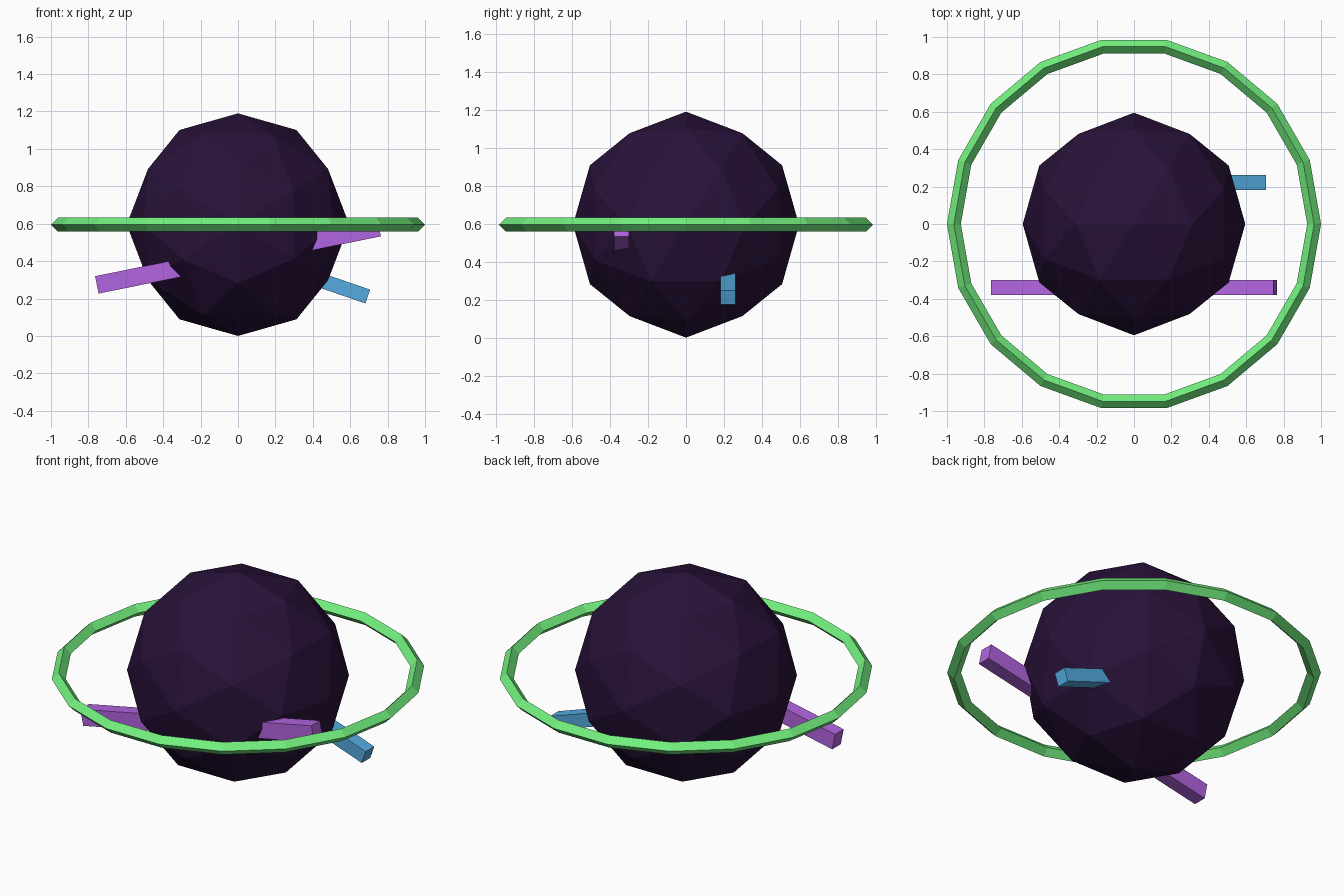
import bpy, bmesh
from math import sqrt
from mathutils import Vector

if "Cube" in bpy.data.objects:
    bpy.data.objects.remove(bpy.data.objects["Cube"])

R = 0.595   # body radius and centre height


def paint(obj, name, rgb):
    mat = bpy.data.materials.get(name) or bpy.data.materials.new(name)
    mat.diffuse_color = (*rgb, 1)
    mat.use_nodes = True
    mat.node_tree.nodes["Principled BSDF"].inputs["Base Color"].default_value = mat.diffuse_color
    obj.data.materials.append(mat)


def faceted_ball(name, radius, z):
    # icosahedron from three golden rectangles, split once and pushed out to the sphere
    t = (1 + sqrt(5)) / 2
    bm = bmesh.new()
    for a in (-1, 1):
        for b in (-t, t):
            for co in ((b, a, 0), (0, b, a), (a, 0, b)):
                bm.verts.new(co)
    bmesh.ops.convex_hull(bm, input=bm.verts[:])
    bmesh.ops.subdivide_edges(bm, edges=bm.edges[:], cuts=1, use_grid_fill=True)
    for v in bm.verts:
        v.co = v.co.normalized() * radius + Vector((0, 0, z))
    bmesh.ops.triangulate(bm, faces=[f for f in bm.faces if len(f.verts) > 3])
    bmesh.ops.recalc_face_normals(bm, faces=bm.faces[:])
    mesh = bpy.data.meshes.new(name)
    bm.to_mesh(mesh)
    bm.free()
    obj = bpy.data.objects.new(name, mesh)
    bpy.context.collection.objects.link(obj)
    return obj


def bar(name, size, loc, tilt):
    bpy.ops.mesh.primitive_cube_add(size=1, location=loc, rotation=(0, tilt, 0))
    obj = bpy.context.object
    obj.name = name
    obj.scale = size
    return obj


# Dark faceted body
paint(faceted_ball("body", R, R), "dark_purple", (0.022, 0.006, 0.042))

# Diamond-section ring around the equator
bpy.ops.mesh.primitive_torus_add(major_segments=18, minor_segments=4,
                                 major_radius=0.963, minor_radius=0.037,
                                 location=(0, 0, R))
ring = bpy.context.object
ring.name = "ring"
paint(ring, "green", (0.17, 0.87, 0.21))

# Long bar through the front of the body
paint(bar("long_bar", (1.54, 0.08, 0.095), (0, -0.34, 0.426), -0.2),
      "purple", (0.45, 0.13, 0.75))

# Short bar sticking out low on the right
paint(bar("short_bar", (0.89, 0.08, 0.078), (0.273, 0.222, 0.355), 0.33),
      "blue", (0.09, 0.41, 0.75))
